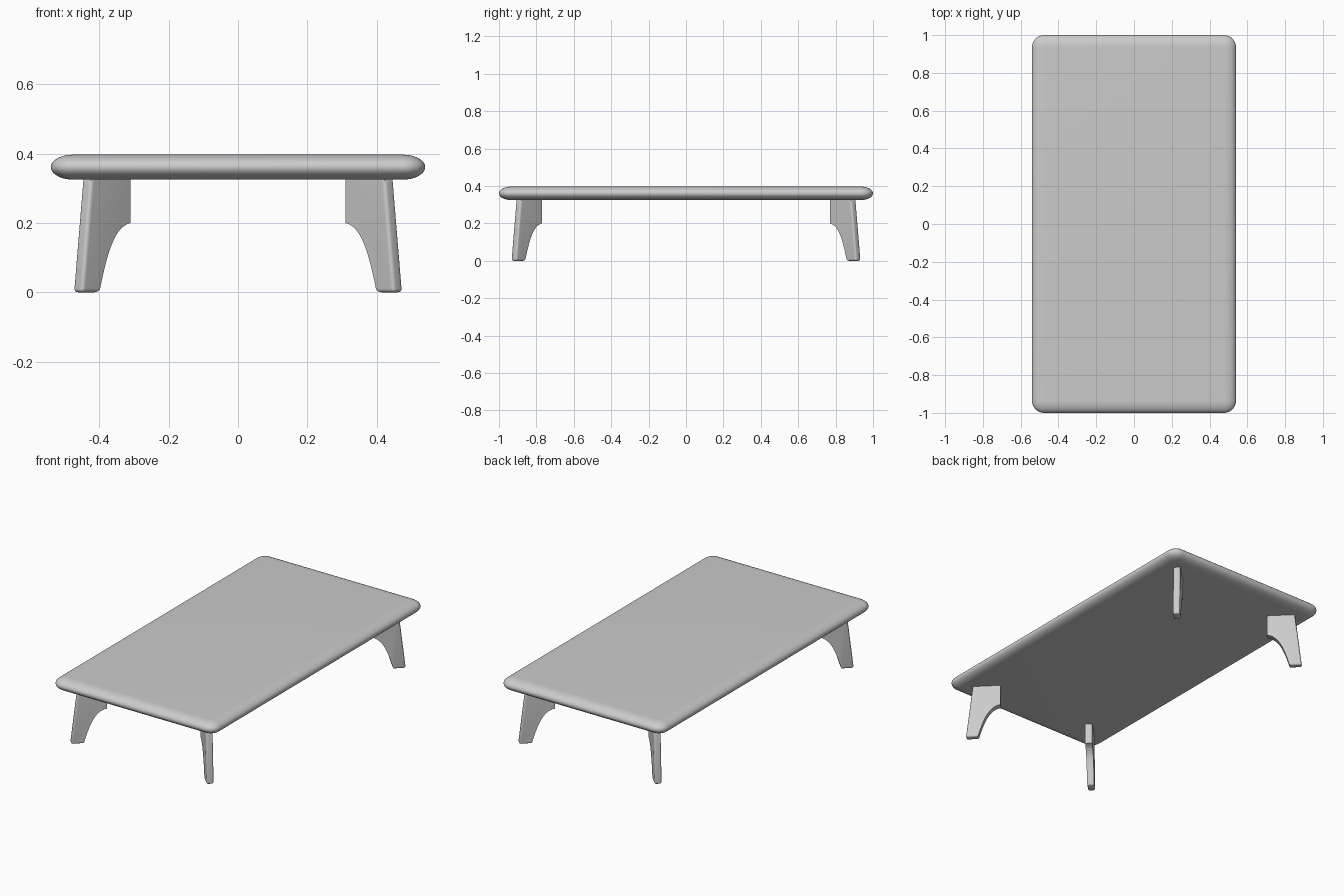
import bpy, bmesh
from mathutils import Vector

if "Cube" in bpy.data.objects:
    bpy.data.objects.remove(bpy.data.objects["Cube"])


def make_object(name, bm):
    bmesh.ops.recalc_face_normals(bm, faces=bm.faces[:])
    mesh = bpy.data.meshes.new(name)
    bm.to_mesh(mesh)
    bm.free()
    obj = bpy.data.objects.new(name, mesh)
    bpy.context.collection.objects.link(obj)
    bpy.ops.object.select_all(action='DESELECT')
    bpy.context.view_layer.objects.active = obj
    obj.select_set(True)
    bpy.ops.object.shade_smooth_by_angle(angle=0.6)
    return obj


# Tabletop: fully rounded slab, flattened so its edges become elliptical
R = 0.065
bm = bmesh.new()
bmesh.ops.create_cube(bm, size=1)
bmesh.ops.scale(bm, vec=(1.08, 2.0, 2 * R), verts=bm.verts[:])
bmesh.ops.bevel(bm, geom=bm.edges[:], offset=R * 0.998, offset_type='OFFSET',
                segments=10, profile=0.5, affect='EDGES')
bmesh.ops.remove_doubles(bm, verts=bm.verts[:], dist=0.0004)
bmesh.ops.scale(bm, vec=(1, 1, 0.036 / R), verts=bm.verts[:])
bmesh.ops.translate(bm, vec=(0, 0, 0.361), verts=bm.verts[:])
make_object("tabletop", bm)


# Leg profile: (distance out along the diagonal, measured in x; height)
def bezier(a, b, c, d, n):
    pts = [Vector(p) for p in (a, b, c, d)]
    for i in range(n + 1):
        t = i / n
        s = 1 - t
        yield (pts[0] * s**3 + pts[1] * 3 * s * s * t
               + pts[2] * 3 * s * t * t + pts[3] * t**3)


profile = [Vector((0.324, 0.327)), Vector((0.436, 0.327)), Vector((0.463, 0.0))]
profile += bezier((0.414, 0.0), (0.393, 0.105), (0.372, 0.19), (0.324, 0.20), 12)


# Legs: flat bracket plates set at 45 degrees under each corner
def leg(name, sx, sy, half=0.0141):
    bm = bmesh.new()
    sides = []
    for k in (-half, half):
        sides.append([bm.verts.new((p.x - k, 0.46 + p.x + k, p.y)) for p in profile])
    a, b = sides
    n = len(profile)
    bm.faces.new(a)
    bm.faces.new(b[::-1])
    for i in range(n):
        j = (i + 1) % n
        bm.faces.new((a[i], b[i], b[j], a[j]))
    bmesh.ops.recalc_face_normals(bm, faces=bm.faces[:])
    # Soften the outer edge and the foot
    outer = set(a[1:4] + b[1:4])
    edges = [e for e in bm.edges if all(v in outer for v in e.verts)]
    bmesh.ops.bevel(bm, geom=edges, offset=0.011, offset_type='OFFSET',
                    segments=4, profile=0.5, affect='EDGES', clamp_overlap=True)
    bmesh.ops.scale(bm, vec=(sx, sy, 1), verts=bm.verts[:])
    make_object(name, bm)


for sy, end in ((-1, "front"), (1, "back")):
    for sx, side in ((-1, "left"), (1, "right")):
        leg(f"{end}_{side}_leg", sx, sy)
